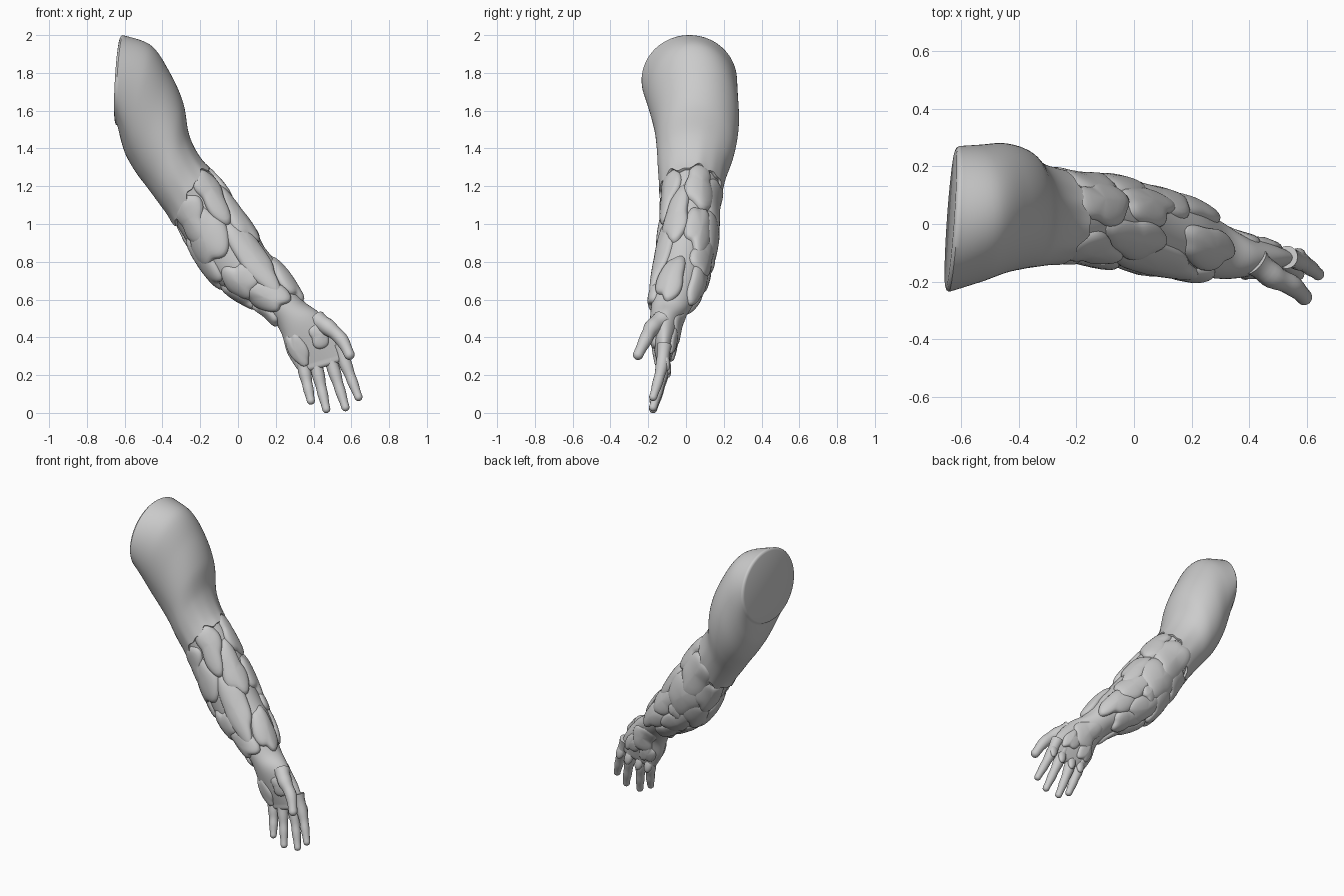
import bpy, bmesh, math, random
from mathutils import Vector

if "Cube" in bpy.data.objects:
    bpy.data.objects.remove(bpy.data.objects["Cube"])

random.seed(4)
TAU = 2 * math.pi

# Arm sections: upper point (x, z), lower point (x, z), y range
SECTIONS = [
    (-0.61, 2.00, -0.637, 1.52, -0.235, 0.27),
    (-0.46, 1.945, -0.602, 1.385, -0.20, 0.275),
    (-0.36, 1.80, -0.545, 1.28, -0.17, 0.28),
    (-0.29, 1.64, -0.485, 1.20, -0.155, 0.26),
    (-0.26, 1.47, -0.415, 1.11, -0.145, 0.215),
    (-0.20, 1.34, -0.35, 1.03, -0.13, 0.185),
    (-0.11, 1.23, -0.29, 0.94, -0.12, 0.155),
    (0.02, 1.05, -0.21, 0.81, -0.135, 0.15),
    (0.13, 0.89, -0.09, 0.67, -0.155, 0.12),
    (0.25, 0.74, 0.06, 0.58, -0.17, 0.08),
    (0.34, 0.60, 0.17, 0.51, -0.185, 0.025),
    (0.43, 0.53, 0.23, 0.42, -0.19, -0.03),
    (0.52, 0.42, 0.26, 0.32, -0.175, -0.055),
    (0.575, 0.31, 0.31, 0.235, -0.155, -0.085),
]


def spline(pts, u):
    """Catmull-Rom through a list of equal-length tuples."""
    n = len(pts) - 1
    u = min(max(u, 0), n)
    i = min(int(u), n - 1)
    t = u - i
    a, b, c, d = (pts[min(max(i + k, 0), n)] for k in (-1, 0, 1, 2))
    return [0.5 * (2 * q + (r - p) * t + (2 * p - 5 * q + 4 * r - s) * t * t
                   + (3 * q - p - 3 * r + s) * t ** 3) for p, q, r, s in zip(a, b, c, d)]


def centre(u):
    ux, uz, lx, lz, y0, y1 = spline(SECTIONS, u)
    return Vector(((ux + lx) / 2, (y0 + y1) / 2, (uz + lz) / 2))


def surface(u, th):
    """Skin point: th 0 = upper edge, 90 = front, 180 = lower edge, 270 = back."""
    ux, uz, lx, lz, y0, y1 = spline(SECTIONS, u)
    c, s = math.cos(th), -math.sin(th) * (y1 - y0) / 2
    p = Vector(((ux + lx) / 2 + c * (ux - lx) / 2, (y0 + y1) / 2 + s,
                (uz + lz) / 2 + c * (uz - lz) / 2))
    p.x += 0.07 * s * max(0, 1 - u)          # slanted shoulder cut
    return p


def tangents(u, th):
    e = 0.02
    return ((surface(u + e, th) - surface(u - e, th)) / (2 * e),
            (surface(u, th + e) - surface(u, th - e)) / (2 * e))


def lifted(u, th, h):
    du, dt = tangents(u, th)
    n = du.cross(dt).normalized()
    p = surface(u, th)
    if n.dot(p - centre(u)) < 0:
        n = -n
    return p + n * h


def loft(name, rings, cap_start=True, cap_end=True, angle=50):
    bm = bmesh.new()
    rows = [[bm.verts.new(p) for p in r] for r in rings]
    n = len(rows[0])
    for a, b in zip(rows, rows[1:]):
        for k in range(n):
            bm.faces.new((a[k], a[(k + 1) % n], b[(k + 1) % n], b[k]))
    if cap_start:
        bm.faces.new(rows[0][::-1])
    if cap_end:
        bm.faces.new(rows[-1])
    bmesh.ops.recalc_face_normals(bm, faces=bm.faces)
    me = bpy.data.meshes.new(name)
    bm.to_mesh(me)
    bm.free()
    ob = bpy.data.objects.new(name, me)
    bpy.context.collection.objects.link(ob)
    bpy.context.view_layer.objects.active = ob
    bpy.ops.object.select_all(action='DESELECT')
    ob.select_set(True)
    bpy.ops.object.shade_smooth_by_angle(angle=math.radians(angle))
    return ob


# Upper arm: flat shoulder cut, ragged sleeve-like lower edge
N = 120
angles = [TAU * k / N for k in range(N)]


def hem(th):
    return (5.32 + 0.13 * math.sin(3 * th + 1) + 0.10 * math.sin(7 * th)
            + 0.07 * math.sin(13 * th + 2))


c0 = centre(0)
rings = [[c0 + (surface(0, t) - c0) * s + Vector((dx, 0, 0)) for t in angles]
         for s, dx in ((0.94, -0.012), (0.98, -0.008))]
for j in range(41):
    f = j / 40
    rings.append([surface(0, t) if j == 0 else
                  lifted(hem(t) * f, t, 0.014 * f ** 6) for t in angles])
rings.append([lifted(hem(t) + 0.03, t, 0.004) for t in angles])
rings.append([lifted(hem(t), t, -0.02) for t in angles])
loft("upper_arm", rings, cap_end=False)

# Forearm and palm, rounded off between the finger roots
M = 64
rings = [[surface(4.6 + 8.4 * j / 60, TAU * k / M) for k in range(M)] for j in range(61)]
c1 = centre(13)
for s, d in ((0.95, 0.012), (0.85, 0.022), (0.65, 0.03), (0.3, 0.034)):
    rings.append([c1 + (p - c1) * s + Vector((0.4, -0.2, -0.9)) * d for p in rings[60]])
loft("forearm_and_palm", rings)


# Fingers and thumb
def digit(name, path, radii):
    rings, steps = [], 24
    n = len(path) - 1
    for j in range(steps + 1):
        u = n * (1 - (1 - j / steps) ** 1.5)
        p = Vector(spline(path, u))
        d = (Vector(spline(path, u + 0.05)) - Vector(spline(path, u - 0.05))).normalized()
        a = d.cross(Vector((0, 1, 0))).normalized()
        b = d.cross(a)
        r = radii[0] + (radii[1] - radii[0]) * u / n
        r *= 1 + 0.05 * math.cos(u / n * 3 * TAU)          # knuckle swelling
        left = (p - Vector(path[-1])).length
        if left < r:
            r = max(0.002, math.sqrt(max(0, r * r - (r - left) ** 2)))
        rings.append([p + (a * math.cos(TAU * k / 16) + b * math.sin(TAU * k / 16)) * r
                      for k in range(16)])
    loft(name, rings)


for name, base, tip in (("little_finger", (0.335, 0.30), (0.39, 0.045)),
                        ("ring_finger", (0.40, 0.31), (0.472, 0.0)),
                        ("middle_finger", (0.475, 0.33), (0.575, 0.01)),
                        ("index_finger", (0.53, 0.36), (0.645, 0.065))):
    (bx, bz), (tx, tz) = base, tip
    digit(name, [(bx, -0.115, bz), (bx * 0.62 + tx * 0.38, -0.128, bz * 0.62 + tz * 0.38),
                 (bx * 0.3 + tx * 0.7, -0.152, bz * 0.3 + tz * 0.7), (tx, -0.18, tz)],
          (0.038, 0.020))
digit("thumb", [(0.42, -0.13, 0.49), (0.48, -0.18, 0.45), (0.55, -0.215, 0.385),
                (0.60, -0.265, 0.285)], (0.05, 0.026))


# Overlapping organic plates that hug the skin
def plate(name, u, deg, half_len, half_wid, rot=0, h=0.024):
    th = math.radians(deg)
    du, dt = tangents(u, th)
    ku, kt = 1 / du.length, 1 / max(dt.length, 0.09)
    ca, sa = math.cos(math.radians(rot)), math.sin(math.radians(rot))
    p1, p2, p3 = (random.uniform(0, TAU) for _ in range(3))
    rings = []
    for r in (1, 0.98, 0.93, 0.84, 0.7, 0.5, 0.3, 0.08):
        ring = []
        for k in range(48):
            a = TAU * k / 48
            w = 1.07 * r * (1 + 0.10 * math.sin(2 * a + p1) + 0.13 * math.sin(3 * a + p2)
                            + 0.06 * math.sin(5 * a + p3))
            s, t = w * half_len * math.cos(a), w * half_wid * math.sin(a)
            lift = -0.012 + (h + 0.012) * math.sqrt(max(0, 1 - r ** 6))
            if r < 0.97:                      # central ridge and raised outer end
                lift += 0.006 * (1 - abs(r * math.sin(a))) * (1 - r) + 0.006 * r * math.cos(a)
            ring.append(lifted(min(u + (s * ca - t * sa) * ku, 12.95),
                               th + (s * sa + t * ca) * kt, lift))
        rings.append(ring)
    loft(name, rings, cap_start=False, angle=60)


FRONT = [(5.95, 52, .13, .085, 8), (5.85, 118, .10, .10, 0), (6.75, 115, .14, .12, 20),
         (7.0, 25, .15, .08, 0), (8.1, 62, .21, .09, 8), (7.2, 165, .16, .085, 0),
         (8.3, 118, .11, .085, 30), (9.2, 108, .12, .09, -15), (8.6, 175, .12, .07, 0),
         (9.2, 15, .15, .07, 0), (9.75, 165, .09, .055, 0)]
BACK = [(5.95, 275, .16, .12, 0), (7.05, 270, .16, .12, 15), (6.2, 220, .13, .085, 0),
        (7.4, 218, .13, .085, -15), (8.2, 240, .13, .085, 10), (8.1, 300, .13, .085, 0),
        (7.4, 330, .14, .075, 0), (9.1, 290, .13, .075, 0), (9.1, 225, .11, .075, 0),
        (6.0, 335, .13, .085, 0), (7.8, 265, .055, .055, 0)]
HAND = [(11.8, 62, .07, .055, 20), (12.05, 132, .10, .05, 0), (11.2, 270, .10, .09, 0),
        (12.1, 240, .08, .05, 0), (12.1, 295, .08, .05, 0)]
for label, rows, h in (("front_plate", FRONT, 0.021), ("back_plate", BACK, 0.022),
                       ("hand_plate", HAND, 0.012)):
    for i, row in enumerate(rows):
        plate(f"{label}_{i + 1}", *row, h=h)

# Small shell pads on the backs of the finger roots
for i, (x, y, z) in enumerate(((0.352, -0.10, 0.235), (0.422, -0.10, 0.235),
                               (0.50, -0.10, 0.25), (0.565, -0.105, 0.27))):
    bpy.ops.mesh.primitive_uv_sphere_add(segments=20, ring_count=12, location=(x, y, z),
                                         rotation=(0.15, -0.25, 0))
    pad = bpy.context.object
    pad.name = f"knuckle_pad_{i + 1}"
    pad.scale = (0.027, 0.02, 0.05)
    bpy.ops.object.shade_smooth()
